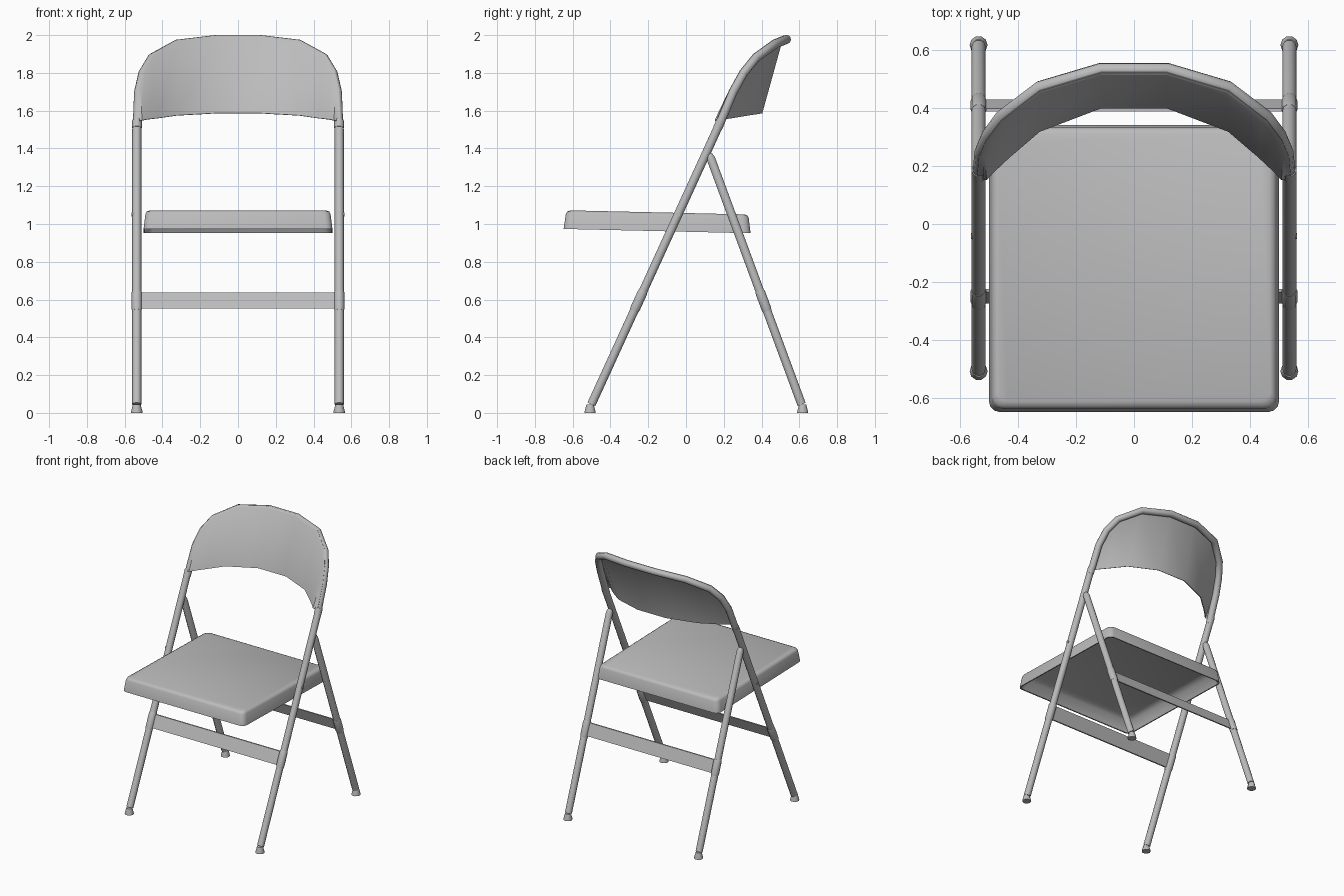
import bpy, bmesh, math
from mathutils import Vector

cube = bpy.data.objects.get("Cube")
if cube:
    bpy.data.objects.remove(cube, do_unlink=True)

steel = bpy.data.materials.new("grey_steel")
steel.use_nodes = True
GREY = (0.5, 0.5, 0.5, 1)
steel.diffuse_color = GREY
steel.node_tree.nodes["Principled BSDF"].inputs["Base Color"].default_value = GREY

LEG_X, TUBE_R, SIDES = 0.536, 0.024, 10


def finish(name, bm, angle=40):
    """Turn a bmesh into a shaded, coloured object."""
    bmesh.ops.recalc_face_normals(bm, faces=bm.faces)
    mesh = bpy.data.meshes.new(name)
    bm.to_mesh(mesh)
    bm.free()
    mesh.materials.append(steel)
    ob = bpy.data.objects.new(name, mesh)
    bpy.context.collection.objects.link(ob)
    bpy.ops.object.select_all(action='DESELECT')
    ob.select_set(True)
    bpy.context.view_layer.objects.active = ob
    bpy.ops.object.shade_smooth_by_angle(angle=math.radians(angle))


def loft(name, rings, angle=40):
    """Skin a stack of closed rings and cap both ends."""
    bm = bmesh.new()
    loops = [[bm.verts.new(p) for p in ring] for ring in rings]
    for a, b in zip(loops, loops[1:]):
        for i in range(len(a)):
            j = (i + 1) % len(a)
            bm.faces.new((a[i], a[j], b[j], b[i]))
    bm.faces.new(loops[0])
    bm.faces.new(loops[-1])
    finish(name, bm, angle)


def tube(name, path, radii, ref=(0, -1, 0.5)):
    """Sweep a round section along a path; ref is never parallel to it."""
    pts = [Vector(p) for p in path]
    rings = []
    for i, p in enumerate(pts):
        t = Vector()
        if i > 0:
            t += (p - pts[i - 1]).normalized()
        if i < len(pts) - 1:
            t += (pts[i + 1] - p).normalized()
        u = t.cross(Vector(ref)).normalized()
        v = t.cross(u).normalized()
        r = radii[i] if isinstance(radii, (list, tuple)) else radii
        angles = [2 * math.pi * k / SIDES for k in range(SIDES)]
        rings.append([p + (u * math.cos(a) + v * math.sin(a)) * r for a in angles])
    loft(name, rings)


def mirrored(points):
    """Continue a half path over to the other side."""
    return points + [(-x, y, z) for x, y, z in reversed(points)]


def front_y(z):
    return -0.501 + 0.457 * (z - 0.045)


def back_y(z):
    return 0.612 - 0.369 * (z - 0.045)


# Front legs and bent top hoop in one tube
hoop = [(0.532, 0.187, 1.55), (0.526, 0.25, 1.70), (0.503, 0.305, 1.80),
        (0.455, 0.37, 1.88), (0.325, 0.47, 1.952), (0.115, 0.532, 1.977)]
legs = [(LEG_X, front_y(z), z) for z in (0.045, 1.50)]
tube("front_legs_and_hoop", mirrored(legs + hoop), TUBE_R)

# Curved back panel, wrapped over the front of the hoop
lower = [(0.522, 0.154, 1.547), (0.508, 0.152, 1.55), (0.476, 0.185, 1.555),
         (0.428, 0.23, 1.56), (0.325, 0.318, 1.575), (0.115, 0.398, 1.587)]
over, front = [], []
for i, p in enumerate(hoop):
    p = Vector(p)
    ahead = Vector(hoop[min(i + 1, len(hoop) - 1)])
    tangent = (ahead - Vector(hoop[max(i - 1, 0)])).normalized()
    facing = Vector((-0.8 * p.x, -0.9, 0.35))
    facing = (facing - tangent * facing.dot(tangent)).normalized()
    outward = facing.cross(tangent)
    if outward.dot(Vector((p.x, 0, p.z - 1.5))) < 0:
        outward.negate()
    over.append(tuple(p + (facing + outward).normalized() * 0.025))
    front.append(tuple(p + facing * 0.026))
bm = bmesh.new()
rows = [[bm.verts.new(p) for p in mirrored(row)] for row in (over, front, lower)]
for a, b in zip(rows, rows[1:]):
    for i in range(len(a) - 1):
        bm.faces.new((a[i], a[i + 1], b[i + 1], b[i]))
bmesh.ops.recalc_face_normals(bm, faces=bm.faces)
bmesh.ops.solidify(bm, geom=bm.faces[:], thickness=0.006)
finish("back_panel", bm, 55)

# Parts found on both sides
for side, s in (("left", 1), ("right", -1)):
    x = s * LEG_X
    # Rear leg with a rounded top
    heights = (0.045, 1.345, 1.365, 1.378)
    tube(f"{side}_rear_leg", [(x, back_y(z), z) for z in heights],
         (TUBE_R, TUBE_R, 0.018, 0.008))
    for end, y_at in (("front", front_y), ("rear", back_y)):
        # Sleeve where the crossbar joins the leg
        tube(f"{side}_{end}_sleeve", [(x, y_at(z), z) for z in (0.54, 0.553, 0.635, 0.646)],
             (0.025, 0.0275, 0.0275, 0.025))
        # Flared foot
        y = y_at(0.03)
        tube(f"{side}_{end}_foot", [(x, y, z) for z in (0, 0.008, 0.045)],
             (0.031, 0.03, 0.02), (0, -1, 0))
    # Collar under the back panel
    tube(f"{side}_panel_collar", [(s * 0.535, front_y(z), z) for z in (1.508, 1.548)], 0.0255)
    # Seat pivot head
    y = front_y(1.05)
    tube(f"{side}_seat_pivot", [(s * 0.54, y, 1.05), (s * 0.563, y, 1.05)], 0.01)

# Flat crossbars tilted along the legs
for name, y_at in (("front_crossbar", front_y), ("rear_crossbar", back_y)):
    rings = []
    for x in (-0.525, 0.525):
        rings.append([(x, y_at(z) + d, z) for z, d in
                      ((0.552, -0.005), (0.638, -0.005), (0.638, 0.005), (0.552, 0.005))])
    loft(name, rings)


# Seat pan: rounded rectangles stacked with a small draft and a soft top edge
def seat_ring(inset, height):
    radius, ring = 0.035, []
    hx, y0, y1 = 0.5 - inset, -0.648 + inset * 1.2, 0.342 - inset
    corners = ((hx, y1), (-hx, y1), (-hx, y0), (hx, y0))
    for q, (cx, cy) in enumerate(corners):
        cx -= math.copysign(radius, cx)
        cy -= math.copysign(radius, cy)
        for k in range(4):
            a = (q + k / 3) * math.pi / 2
            y = cy + radius * math.sin(a)
            ring.append((cx + radius * math.cos(a), y, 0.959 - 0.023 * y + height))
    return ring


# The first rings make the hollow underneath
loft("seat", [seat_ring(i, h) for i, h in
              ((0.07, 0.084), (0.035, 0.066), (0.008, 0), (0, 0),
               (0.01, 0.08), (0.016, 0.092), (0.03, 0.099))], 50)
